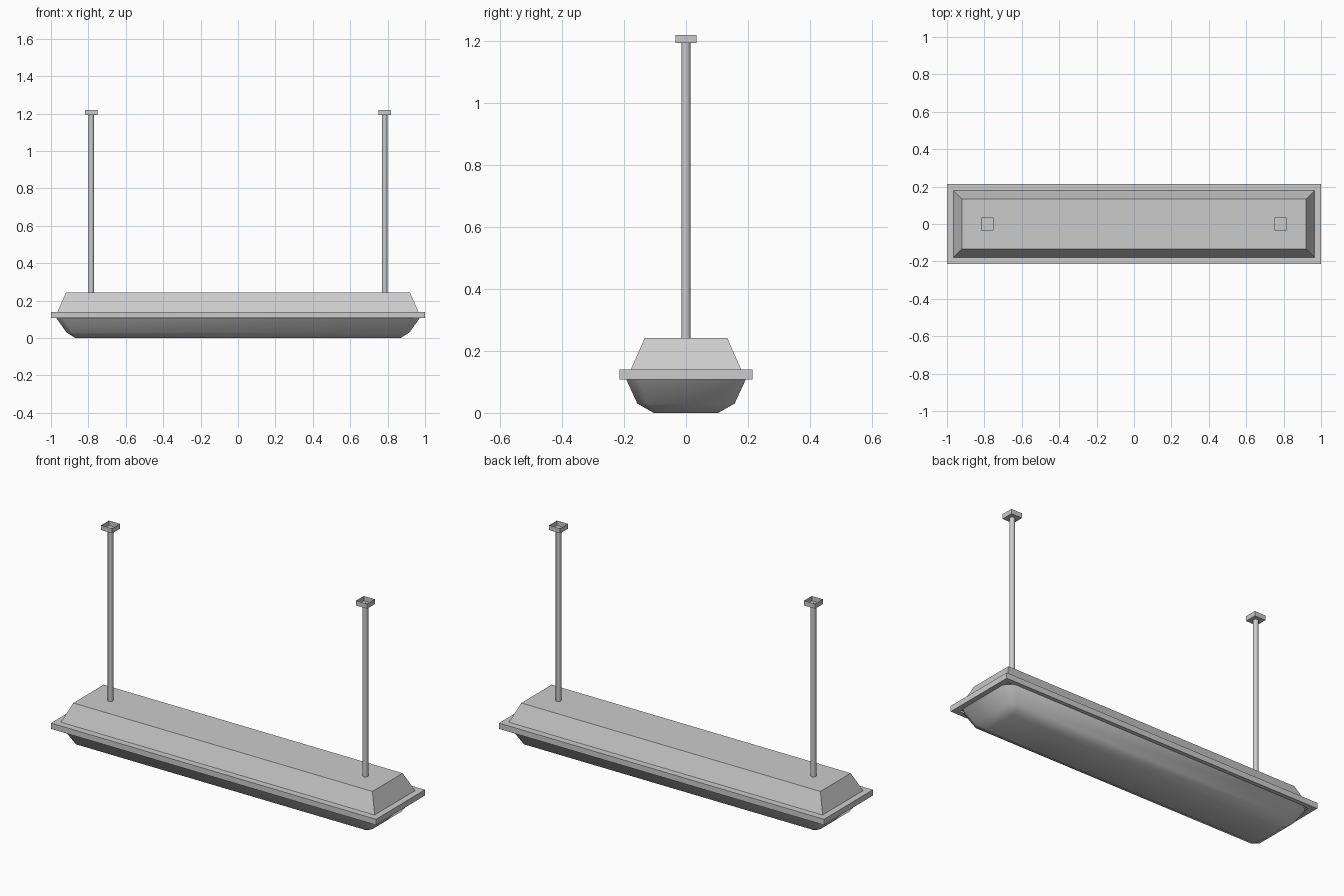
import bpy, bmesh, math

if "Cube" in bpy.data.objects:
    bpy.data.objects.remove(bpy.data.objects["Cube"])


def rect_loop(hx, hy, z, cut=0.0):
    """Rectangle, optionally with clipped corners."""
    if not cut:
        return [(-hx, -hy, z), (hx, -hy, z), (hx, hy, z), (-hx, hy, z)]
    return [(-hx + cut, -hy, z), (hx - cut, -hy, z), (hx, -hy + cut, z), (hx, hy - cut, z),
            (hx - cut, hy, z), (-hx + cut, hy, z), (-hx, hy - cut, z), (-hx, -hy + cut, z)]


def loft(name, loops, cap_first=False, cap_last=False, smooth=None, location=(0, 0, 0)):
    """Skin loops ordered bottom to top (or around a section)."""
    bm = bmesh.new()
    rings = [[bm.verts.new(p) for p in loop] for loop in loops]
    n = len(rings[0])
    for a, b in zip(rings, rings[1:]):
        for i in range(n):
            j = (i + 1) % n
            bm.faces.new((a[i], a[j], b[j], b[i]))
    if cap_first:
        bm.faces.new(rings[0][::-1])
    if cap_last:
        bm.faces.new(rings[-1])
    mesh = bpy.data.meshes.new(name)
    bm.to_mesh(mesh)
    bm.free()
    ob = bpy.data.objects.new(name, mesh)
    ob.location = location
    bpy.context.collection.objects.link(ob)
    if smooth:
        bpy.ops.object.select_all(action='DESELECT')
        ob.select_set(True)
        bpy.context.view_layer.objects.active = ob
        bpy.ops.object.shade_smooth_by_angle(angle=math.radians(smooth))
    return ob


# Sloped metal housing
loft("housing", [rect_loop(0.965, 0.178, 0.14), rect_loop(0.92, 0.133, 0.242)], cap_last=True)

# Flat rim around the fitting
loft("rim", [rect_loop(0.965, 0.185, 0.108), rect_loop(1.0, 0.215, 0.108),
             rect_loop(1.0, 0.215, 0.14), rect_loop(0.965, 0.178, 0.14)])

# Rounded diffuser below
loft("diffuser", [rect_loop(0.87, 0.104, 0.0, 0.008), rect_loop(0.917, 0.157, 0.03, 0.03),
                  rect_loop(0.972, 0.193, 0.108, 0.04)], cap_first=True, smooth=60)

# Hanging rods and open-topped ceiling cups
for side, sx in (("left", -1), ("right", 1)):
    x = 0.784 * sx
    circle = [(0.0145 * math.cos(math.tau * i / 12), 0.0145 * math.sin(math.tau * i / 12))
              for i in range(12)]
    loft(side + "_rod", [[(cx, cy, z) for cx, cy in circle] for z in (0.24, 1.195)],
         smooth=40, location=(x, 0, 0))
    loft(side + "_ceiling_cup", [rect_loop(0.034, 0.034, 1.193), rect_loop(0.034, 0.034, 1.22)],
         cap_first=True, location=(x, 0, 0))
